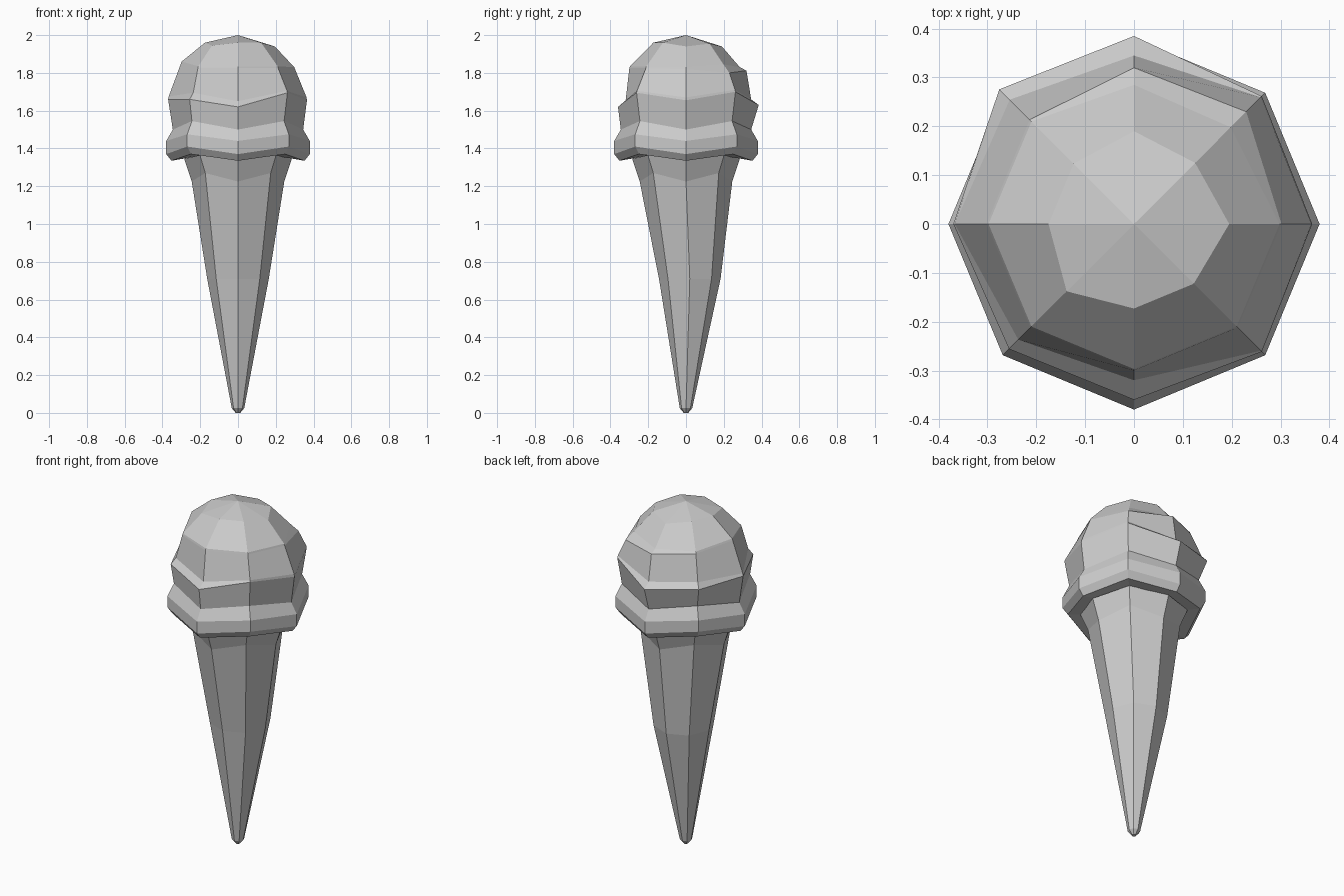
import bpy, bmesh
from math import cos, sin, pi

if "Cube" in bpy.data.objects:
    bpy.data.objects.remove(bpy.data.objects["Cube"])

N = 8


def even(r, z, lift=0.0, dy=0.0):
    """Octagonal ring whose diagonal corners are lifted, as (r, z) per corner plus y shift."""
    return [(r, z + lift * (k % 2)) for k in range(N)], dy


def loft(name, rings, tip=None):
    """Skin octagonal rings bottom to top, closing with a cap or a tip point."""
    bm = bmesh.new()
    loops = []
    for corners, dy in rings:
        loops.append([bm.verts.new((r * cos(k * pi / 4), r * sin(k * pi / 4) + dy, z))
                      for k, (r, z) in enumerate(corners)])
    for a, b in zip(loops, loops[1:]):
        for k in range(N):
            j = (k + 1) % N
            bm.faces.new((a[k], a[j], b[j], b[k]))
    bm.faces.new(loops[0][::-1])
    if tip is None:
        bm.faces.new(loops[-1])
    else:
        top = bm.verts.new((0, 0, tip))
        for k in range(N):
            bm.faces.new((loops[-1][k], loops[-1][(k + 1) % N], top))
    bmesh.ops.recalc_face_normals(bm, faces=bm.faces)
    mesh = bpy.data.meshes.new(name)
    bm.to_mesh(mesh)
    bm.free()
    ob = bpy.data.objects.new(name, mesh)
    bpy.context.collection.objects.link(ob)
    return ob


# Tapered wafer cone with a flared mouth
loft("wafer_cone", [
    even(0.012, 0.0),
    even(0.033, 0.025),
    even(0.163, 0.71, dy=0.02),
    even(0.245, 1.225, 0.045),
    even(0.285, 1.345, 0.02),
])

# Scoop: wavy skirt, spiral lips, rounded cap (corners run from +x anticlockwise)
lip_outer = [(.365, 1.655), (.37, 1.70), (.385, 1.63), (.39, 1.66),
             (.37, 1.66), (.362, 1.66), (.36, 1.62), (.37, 1.695)]
lip_inner = [(.363, 1.67), (.367, 1.71), (.345, 1.66), (.36, 1.69),
             (.367, 1.675), (.335, 1.695), (.32, 1.65), (.367, 1.705)]
shoulder = [(.302, 1.82), (.325, 1.80), (.32, 1.812), (.302, 1.83),
            (.302, 1.85), (.30, 1.825), (.30, 1.825), (.30, 1.825)]
ledge = [(.298, 1.83), (.28, 1.845), (.285, 1.83), (.297, 1.84),
         (.298, 1.86), (.297, 1.835), (.297, 1.835), (.297, 1.835)]
crown = [(.195, 1.94), (.177, 1.955), (.19, 1.94), (.175, 1.96),
         (.175, 1.96), (.195, 1.945), (.173, 1.96), (.173, 1.96)]

loft("ice_cream_scoop", [
    even(0.25, 1.355, 0.01),
    even(0.352, 1.335, 0.035),
    even(0.38, 1.37, 0.04),
    even(0.38, 1.44, 0.035),
    even(0.345, 1.50, 0.045),
    (lip_outer, 0), (lip_inner, 0), (shoulder, 0), (ledge, 0), (crown, 0),
], tip=2.0)
